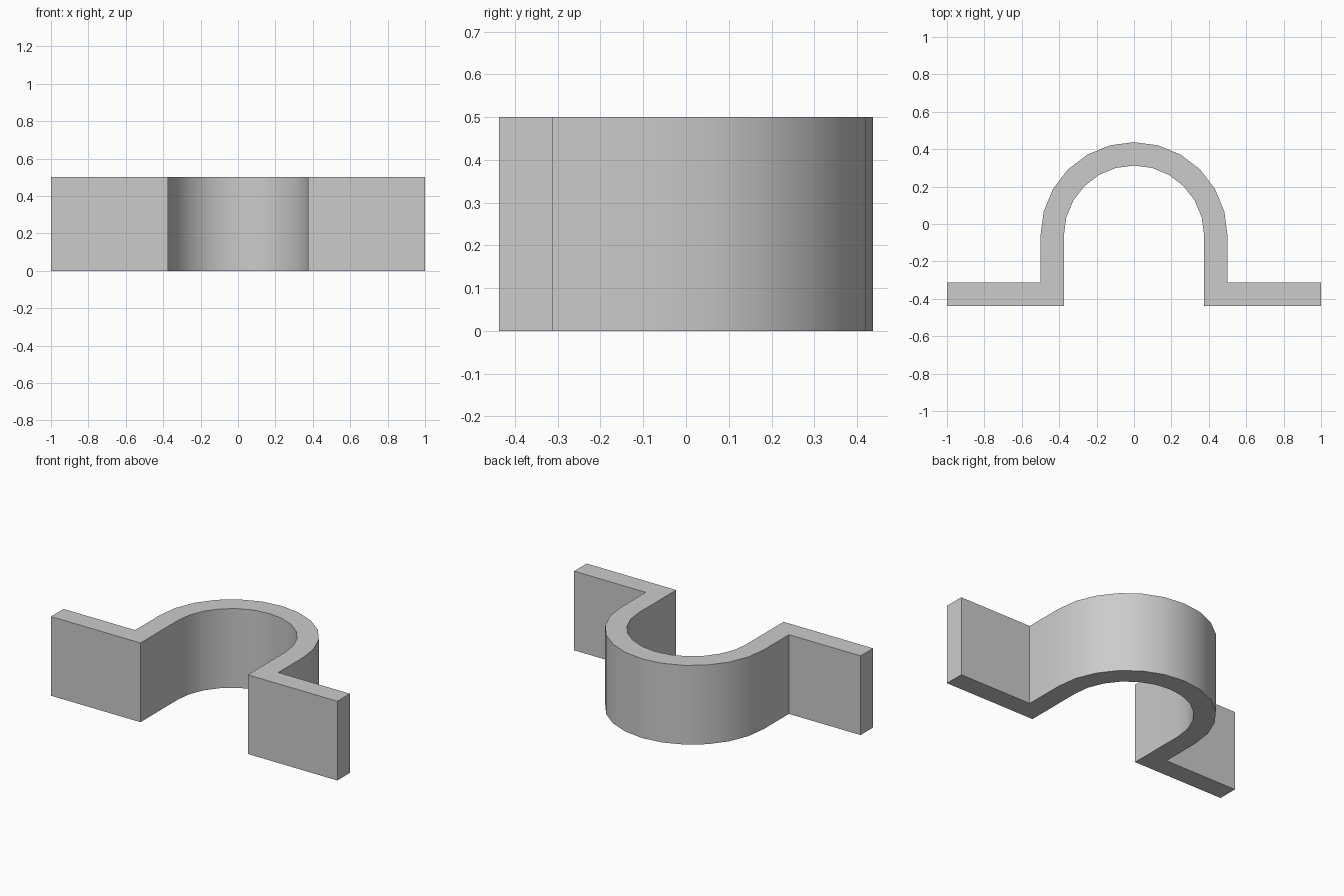
import bpy, bmesh, math

if "Cube" in bpy.data.objects:
    bpy.data.objects.remove(bpy.data.objects["Cube"], do_unlink=True)

HEIGHT = 0.5
HALF_WIDTH = 1.0
OUTER_R, INNER_R = 0.5, 0.375
ARC_Y = -0.0625
FRONT_Y, FLANGE_Y = -0.4375, -0.3125
STEPS = 12

grey = bpy.data.materials.new("plain grey")
grey.use_nodes = True
colour = (0.6, 0.6, 0.6, 1)
grey.diffuse_color = colour
grey.node_tree.nodes["Principled BSDF"].inputs["Base Color"].default_value = colour


def edge_path(radius, flange_y):
    """One side of the strap, from the +x flange end round to the -x end."""
    arc = [(radius * math.cos(math.pi * i / STEPS),
            ARC_Y + radius * math.sin(math.pi * i / STEPS))
           for i in range(STEPS + 1)]
    return ([(HALF_WIDTH, flange_y), (radius, flange_y)] + arc
            + [(-radius, flange_y), (-HALF_WIDTH, flange_y)])


# Closed strap outline, extruded upward
outline = edge_path(OUTER_R, FLANGE_Y) + edge_path(INNER_R, FRONT_Y)[::-1]
bm = bmesh.new()
base = bm.faces.new([bm.verts.new((x, y, 0)) for x, y in outline])
result = bmesh.ops.extrude_face_region(bm, geom=[base], use_keep_orig=True)
top_verts = [g for g in result["geom"] if isinstance(g, bmesh.types.BMVert)]
bmesh.ops.translate(bm, verts=top_verts, vec=(0, 0, HEIGHT))
bmesh.ops.recalc_face_normals(bm, faces=bm.faces)

mesh = bpy.data.meshes.new("strap_bracket")
bm.to_mesh(mesh)
bm.free()
mesh.materials.append(grey)
bracket = bpy.data.objects.new("strap_bracket", mesh)
bpy.context.collection.objects.link(bracket)

# Smooth the curved wall while keeping the corners crisp
bpy.ops.object.select_all(action="DESELECT")
bracket.select_set(True)
bpy.context.view_layer.objects.active = bracket
bpy.ops.object.shade_smooth_by_angle(angle=math.radians(30))
